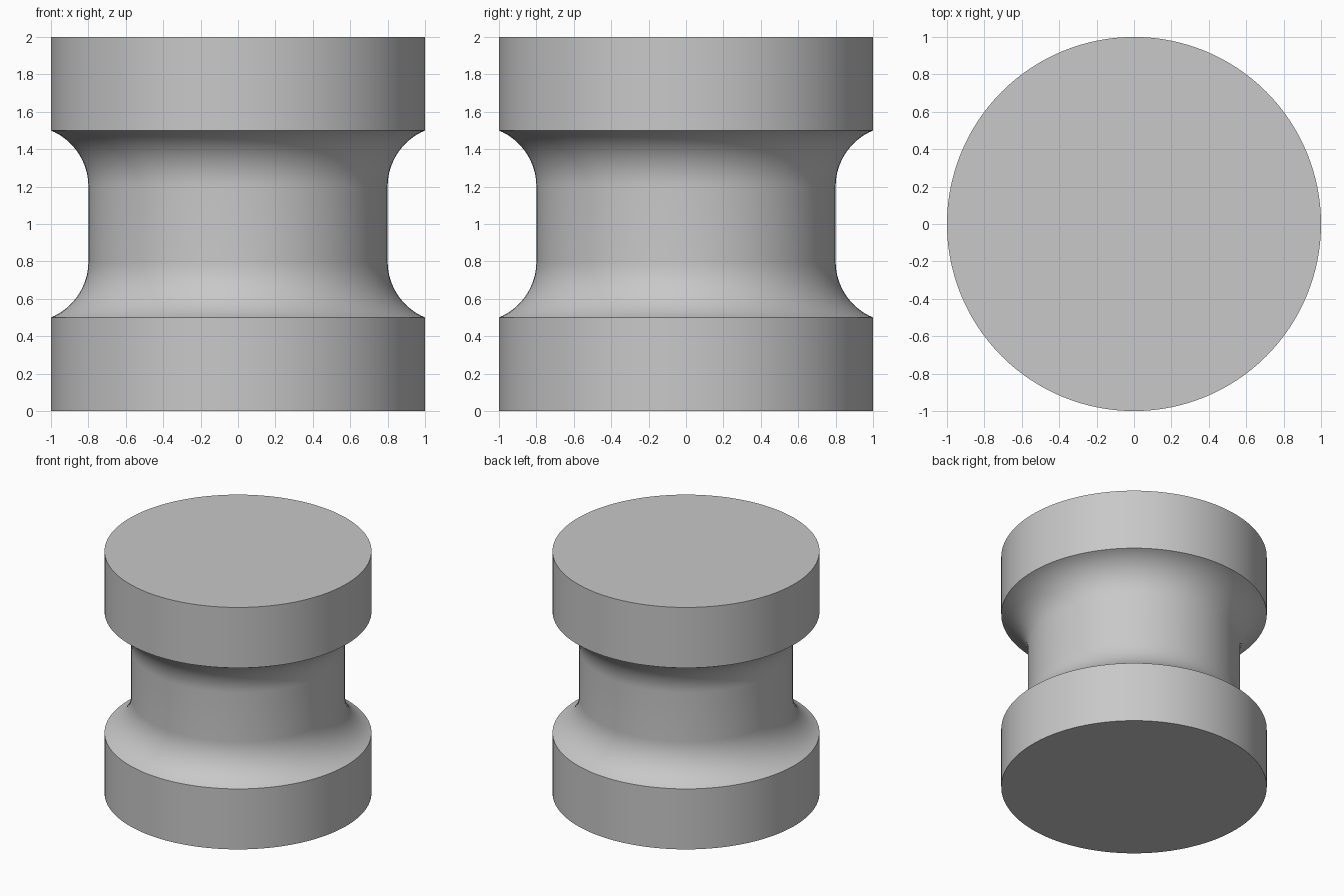
import bpy, bmesh, math

if "Cube" in bpy.data.objects:
    bpy.data.objects.remove(bpy.data.objects["Cube"])

SEGMENTS = 128
ARC_STEPS = 16

# Flat grey material
grey = bpy.data.materials.new("light_grey")
grey.diffuse_color = (0.58, 0.58, 0.58, 1)
grey.use_nodes = True
grey.node_tree.nodes["Principled BSDF"].inputs["Base Color"].default_value = grey.diffuse_color

# Lower half profile (radius, height): rim, then a concave fillet into the neck
R = 0.325
end = math.atan2(0.3, 0.125)
lower = [(1.0, 0.0)]
for i in range(ARC_STEPS + 1):
    a = end * (1 - i / ARC_STEPS)
    lower.append((0.8 + R - R * math.cos(a), 0.8 - R * math.sin(a)))
# Mirror about mid height for the upper half
profile = lower + [(r, 2 - z) for r, z in reversed(lower)]

# Revolve the profile and cap both ends
bm = bmesh.new()
rings = []
for r, z in profile:
    rings.append([bm.verts.new((r * math.cos(2 * math.pi * k / SEGMENTS),
                                r * math.sin(2 * math.pi * k / SEGMENTS), z))
                  for k in range(SEGMENTS)])
for lo, hi in zip(rings, rings[1:]):
    for k in range(SEGMENTS):
        n = (k + 1) % SEGMENTS
        bm.faces.new((lo[k], lo[n], hi[n], hi[k]))
bm.faces.new(rings[0][::-1])
bm.faces.new(rings[-1])

mesh = bpy.data.meshes.new("grooved_spool")
bm.to_mesh(mesh)
bm.free()
mesh.materials.append(grey)
spool = bpy.data.objects.new("grooved_spool", mesh)
bpy.context.collection.objects.link(spool)

# Smooth walls, sharp rims
bpy.context.view_layer.objects.active = spool
spool.select_set(True)
bpy.ops.object.shade_smooth_by_angle(angle=math.radians(30))
